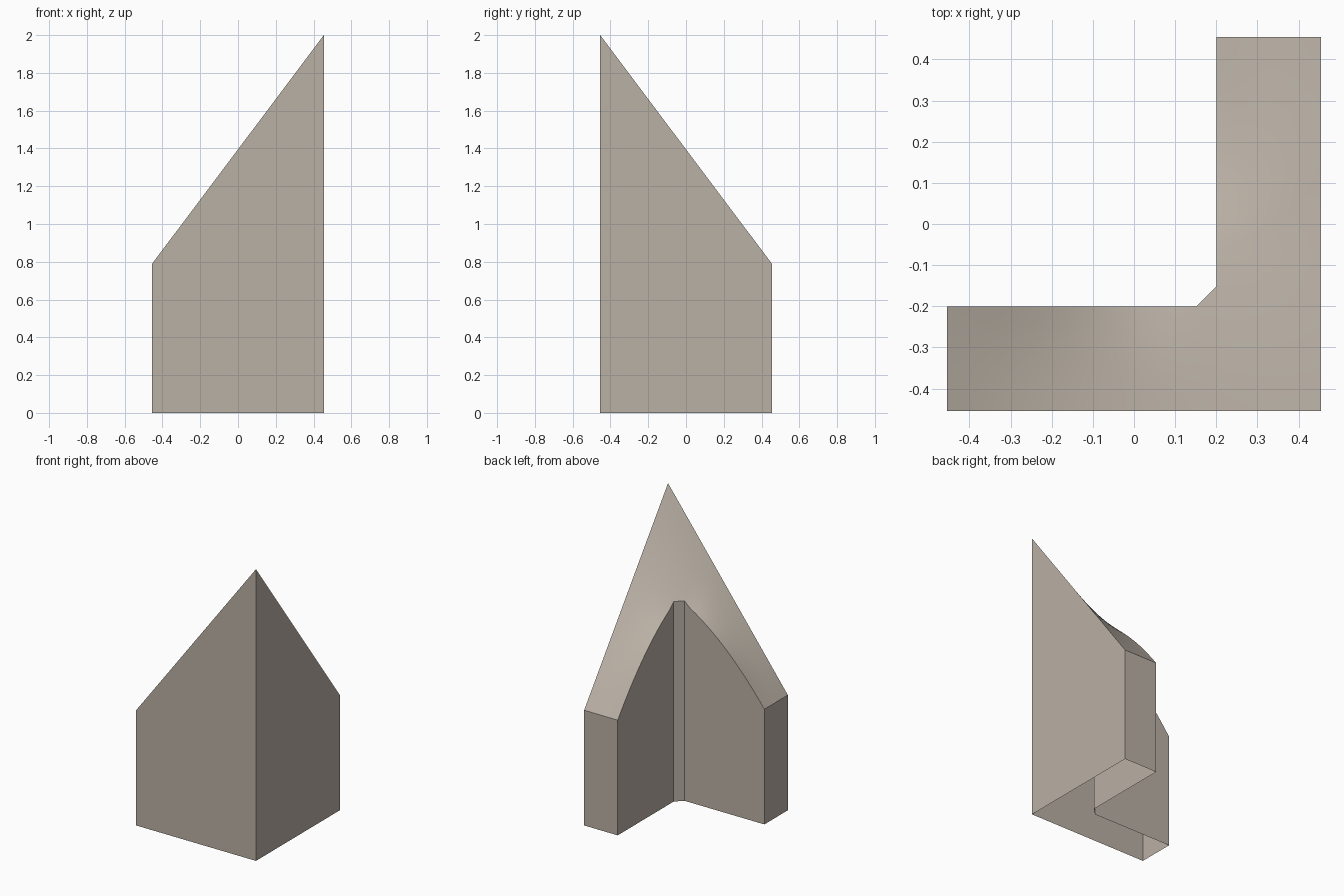
import bpy, bmesh, math

if "Cube" in bpy.data.objects:
    bpy.data.objects.remove(bpy.data.objects["Cube"])

HALF, THICK, CHAMFER = 0.4545, 0.2545, 0.048
SPAN = 2 * HALF
PEAK, EAVE = 2.0, 0.79
SLOPE = (PEAK - EAVE) / SPAN


def height(u, v):
    """Twisted top: straight along the outer walls, sagging toward the inside."""
    near, far = min(u, v), max(u, v)
    rest = SPAN - far
    sag = SLOPE * near * rest / SPAN
    fade = min(1.0, 1.757 * rest)
    sag *= 1 - (1 - fade) * min(1.0, near / THICK)
    return PEAK - SLOPE * far - sag


# Grid steps: fine across the wall thickness, then along the arm
N = 6
steps = [THICK * i / N for i in range(N + 1)]
start = THICK + CHAMFER
steps += [start + (SPAN - start) * i / 14 for i in range(15)]

bm = bmesh.new()
verts = {}


def vert(i, j):
    if (i, j) not in verts:
        u, v = steps[i], steps[j]
        verts[i, j] = bm.verts.new((HALF - u, v - HALF, height(u, v)))
    return verts[i, j]


# L-shaped sloping top
for i in range(len(steps) - 1):
    for j in range(len(steps) - 1):
        if min(i, j) < N:
            bm.faces.new((vert(i, j), vert(i + 1, j),
                          vert(i + 1, j + 1), vert(i, j + 1)))
# Chamfer in the inner corner
bm.faces.new((vert(N, N), vert(N + 1, N), vert(N, N + 1)))
bmesh.ops.recalc_face_normals(bm, faces=bm.faces[:])
if sum(f.normal.z for f in bm.faces) < 0:
    bmesh.ops.reverse_faces(bm, faces=bm.faces[:])

# Walls: drop the rim to the ground, leaving the underside open
rim = [e for e in bm.edges if e.is_boundary]
result = bmesh.ops.extrude_edge_only(bm, edges=rim)
for g in result["geom"]:
    if isinstance(g, bmesh.types.BMVert):
        g.co.z = 0.0

# Make the walls face outward, using a temporary cap to close the shape
open_edges = [e for e in bm.edges if e.is_boundary]
cap = bmesh.ops.contextual_create(bm, geom=open_edges)["faces"]
bmesh.ops.recalc_face_normals(bm, faces=bm.faces[:])
bmesh.ops.delete(bm, geom=cap, context='FACES_ONLY')

# Merge the flat wall strips
bmesh.ops.dissolve_limit(bm, angle_limit=math.radians(0.1),
                         verts=bm.verts[:], edges=bm.edges[:])

mesh = bpy.data.meshes.new("corner_wall")
bm.to_mesh(mesh)
bm.free()
wall = bpy.data.objects.new("corner_wall", mesh)
bpy.context.collection.objects.link(wall)

stone = bpy.data.materials.new("warm grey stone")
stone.diffuse_color = (0.49, 0.438, 0.376, 1)
stone.use_nodes = True
stone.node_tree.nodes["Principled BSDF"].inputs["Base Color"].default_value = stone.diffuse_color
mesh.materials.append(stone)

bpy.context.view_layer.objects.active = wall
wall.select_set(True)
bpy.ops.object.shade_smooth_by_angle(angle=math.radians(30))
